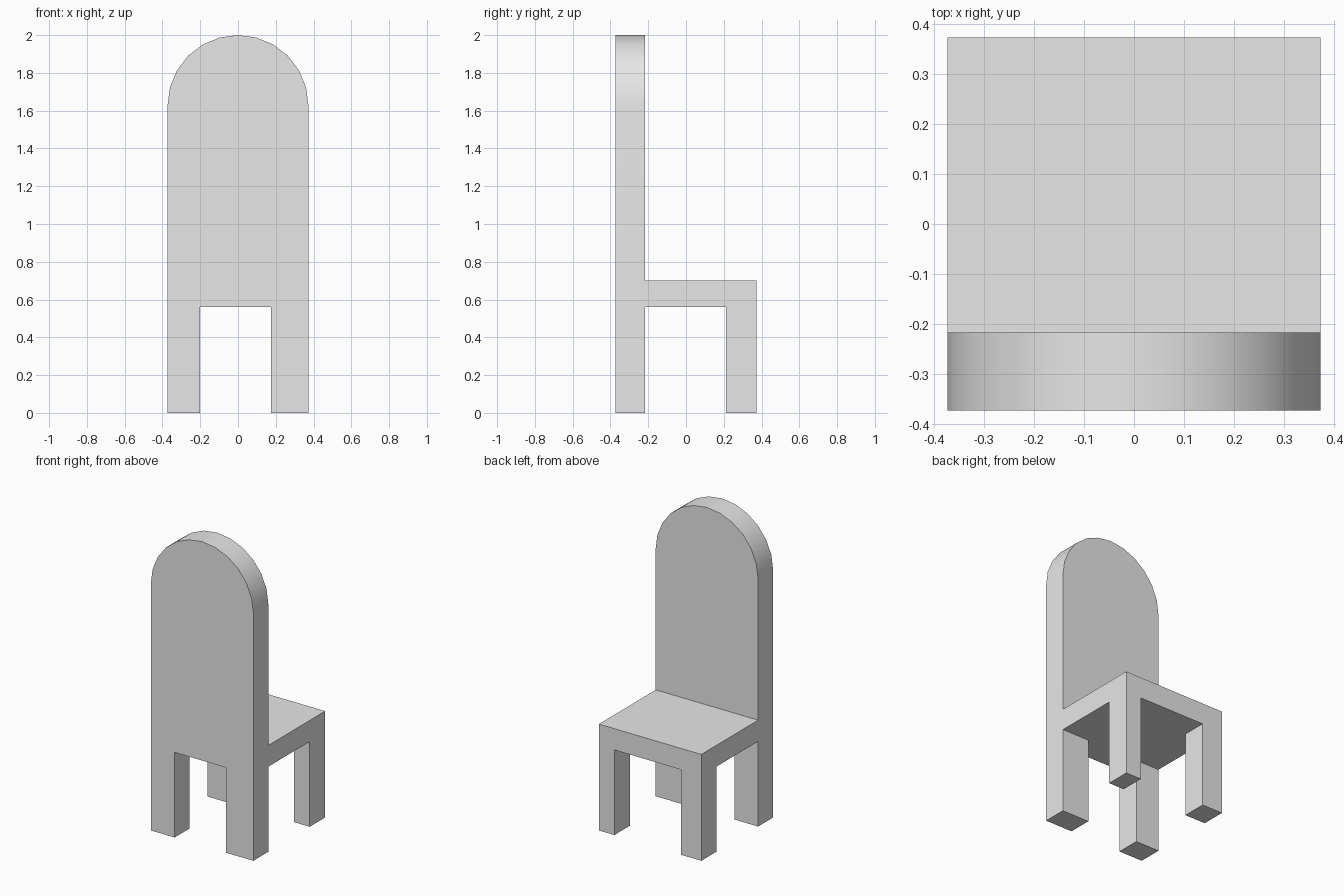
import bpy, bmesh, math
from mathutils import Vector

cube = bpy.data.objects.get("Cube")
if cube:
    bpy.data.objects.remove(cube, do_unlink=True)

HALF = 0.373      # half of the width and depth
BACK = -0.217     # inner face of the tall panel
SEAT_TOP = 0.70
SEAT_BOTTOM = 0.56
SPRING = 2 - HALF  # height where the arch starts

grey = bpy.data.materials.new("light_grey")
grey.use_nodes = True
grey.diffuse_color = (0.8, 0.8, 0.8, 1)
grey.node_tree.nodes["Principled BSDF"].inputs["Base Color"].default_value = (0.8, 0.8, 0.8, 1)


def prism(name, points, sweep):
    """Extrude a closed outline along the sweep vector."""
    bm = bmesh.new()
    face = bm.faces.new([bm.verts.new(p) for p in points])
    top = bmesh.ops.extrude_face_region(bm, geom=[face])["geom"]
    moved = [v for v in top if isinstance(v, bmesh.types.BMVert)]
    bmesh.ops.translate(bm, verts=moved, vec=Vector(sweep))
    bmesh.ops.recalc_face_normals(bm, faces=bm.faces)
    mesh = bpy.data.meshes.new(name)
    bm.to_mesh(mesh)
    bm.free()
    mesh.materials.append(grey)
    obj = bpy.data.objects.new(name, mesh)
    bpy.context.collection.objects.link(obj)
    return obj


def box(name, x0, x1, y0, y1, z0, z1):
    outline = [(x0, y0, z0), (x1, y0, z0), (x1, y1, z0), (x0, y1, z0)]
    return prism(name, outline, (0, 0, z1 - z0))


def combine(target, tool, operation):
    """Apply a boolean and discard the tool."""
    tool.hide_render = True
    mod = target.modifiers.new(tool.name, "BOOLEAN")
    mod.operation, mod.solver, mod.object = operation, "EXACT", tool
    bpy.context.view_layer.objects.active = target
    bpy.ops.object.modifier_apply(modifier=mod.name)
    bpy.data.objects.remove(tool, do_unlink=True)


# Side outline: tall back panel and seat block
side = [(-HALF, -0.1), (HALF, -0.1), (HALF, SEAT_TOP),
        (BACK, SEAT_TOP), (BACK, 2.1), (-HALF, 2.1)]
chair = prism("chair_body", [(-0.5, y, z) for y, z in side], (1, 0, 0))

# Front outline: straight sides with a round top
arch = [(-HALF, -0.6, 0), (HALF, -0.6, 0)]
for i in range(13):
    a = math.pi * i / 12
    arch.append((HALF * math.cos(a), -0.6, SPRING + HALF * math.sin(a)))
combine(chair, prism("arch_outline", arch, (0, 1.2, 0)), "INTERSECT")

# Gaps between the legs: side to side, then front pair and rear pair
gaps = [("side_gap", -0.5, 0.5, BACK, 0.213),
        ("front_gap", -0.2, 0.175, -0.5, 0),
        ("rear_gap", -0.223, 0.26, 0, 0.5)]
for name, x0, x1, y0, y1 in gaps:
    combine(chair, box(name, x0, x1, y0, y1, -0.1, SEAT_BOTTOM), "DIFFERENCE")

# Merge flat regions and smooth only the arch
bm = bmesh.new()
bm.from_mesh(chair.data)
bmesh.ops.remove_doubles(bm, verts=bm.verts, dist=0.0001)
bmesh.ops.dissolve_limit(bm, angle_limit=math.radians(1), verts=bm.verts, edges=bm.edges)
bm.to_mesh(chair.data)
bm.free()

bpy.ops.object.select_all(action="DESELECT")
chair.select_set(True)
bpy.context.view_layer.objects.active = chair
bpy.ops.object.shade_smooth_by_angle(angle=math.radians(30))
